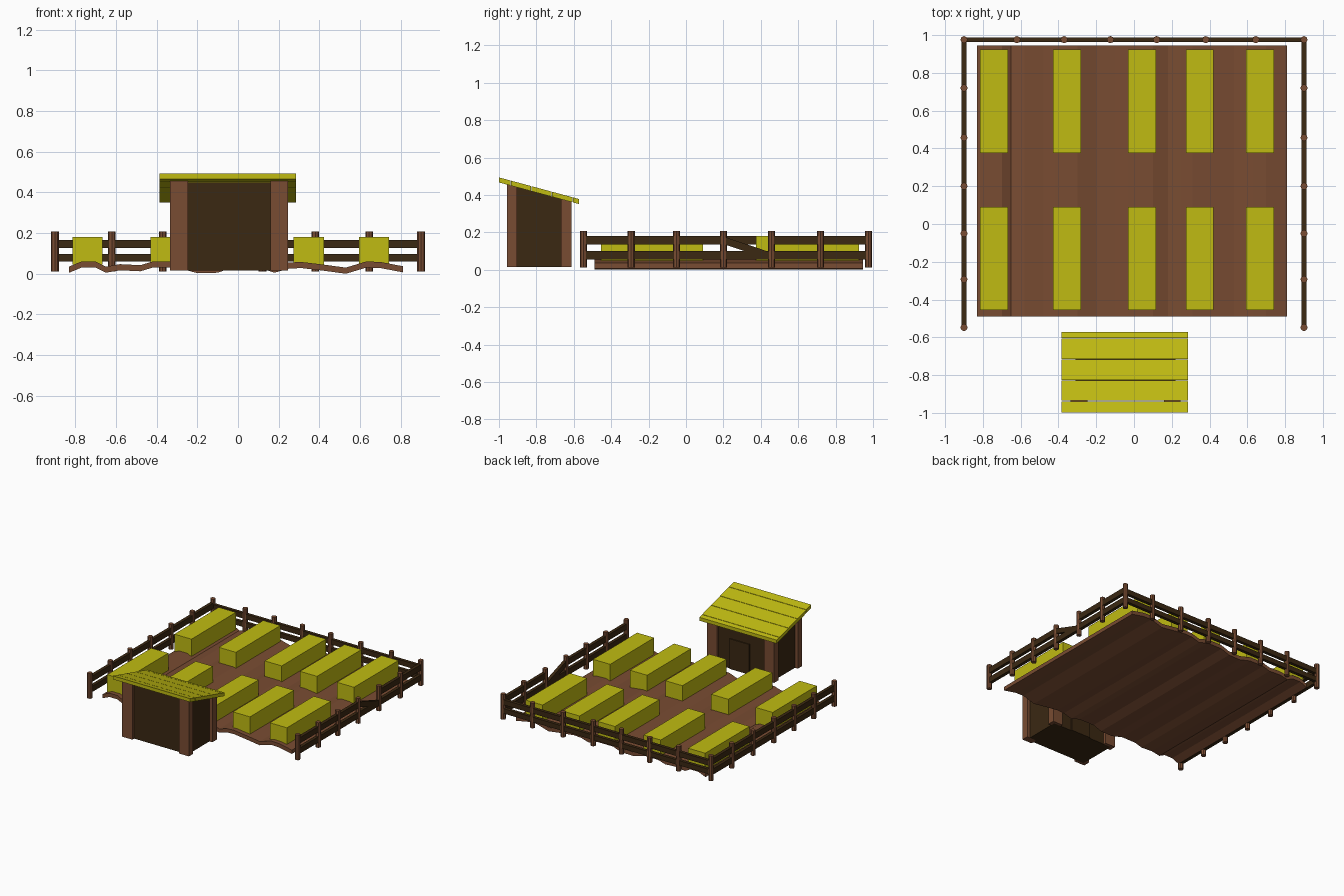
import bpy, bmesh, math
from mathutils import Vector

if "Cube" in bpy.data.objects:
    bpy.data.objects.remove(bpy.data.objects["Cube"])


def material(name, rgb):
    m = bpy.data.materials.new(name)
    m.diffuse_color = (*rgb, 1)
    m.use_nodes = True
    m.node_tree.nodes["Principled BSDF"].inputs["Base Color"].default_value = m.diffuse_color
    return m


BROWN = material("earth brown", (0.19, 0.072, 0.032))
DARK = material("dark wood", (0.043, 0.021, 0.006))
STRAW = material("straw yellow", (0.53, 0.50, 0.006))


def finish(name, bm, mat):
    bmesh.ops.recalc_face_normals(bm, faces=bm.faces)
    me = bpy.data.meshes.new(name)
    bm.to_mesh(me)
    bm.free()
    me.materials.append(mat)
    ob = bpy.data.objects.new(name, me)
    bpy.context.collection.objects.link(ob)
    return ob


def prism(name, start, end, mat):
    """Solid between two matching outlines."""
    bm = bmesh.new()
    a = [bm.verts.new(p) for p in start]
    b = [bm.verts.new(p) for p in end]
    bm.faces.new(a)
    bm.faces.new(b)
    for i in range(len(a)):
        j = (i + 1) % len(a)
        bm.faces.new((a[i], a[j], b[j], b[i]))
    return finish(name, bm, mat)


def along_x(name, x0, x1, outline, mat):
    return prism(name, [(x0, y, z) for y, z in outline], [(x1, y, z) for y, z in outline], mat)


def along_y(name, y0, y1, outline, mat):
    return prism(name, [(x, y0, z) for x, z in outline], [(x, y1, z) for x, z in outline], mat)


def box(name, x0, x1, y0, y1, z0, z1, mat):
    return along_x(name, x0, x1, [(y0, z0), (y1, z0), (y1, z1), (y0, z1)], mat)


# ploughed soil: a wavy sheet
top = [(-.83, .035), (-.77, .06), (-.70, .06), (-.65, .035), (-.58, .047), (-.48, .042),
       (-.42, .06), (-.30, .06), (-.20, .033), (-.10, .035), (-.03, .06), (.10, .06),
       (.18, .035), (.25, .055), (.31, .058), (.42, .045), (.53, .03), (.63, .06),
       (.70, .058), (.81, .037)]
along_y("soil", -.49, .945, top + [(x, z - .03) for x, z in reversed(top)], BROWN)

# crop blocks, two per ridge
for x in (-.74, -.355, .042, .348, .668):
    for y0, y1 in ((-.455, .09), (.375, .925)):
        box("crop_row", x - .074, x + .074, y0, y1, .045, .18, STRAW)

# fence posts
FX, BY = .9, .976
side_y = [BY, .72, .457, .20, -.05, -.293, -.548]
back_x = [-.62, -.37, -.125, .12, .38, .645]
spots = [(s * FX, y) for s in (-1, 1) for y in side_y] + [(x, BY) for x in back_x]
for x, y in spots:
    ring = [(x + .019 * math.cos(a), y + .019 * math.sin(a))
            for a in (math.tau * i / 8 for i in range(8))]
    prism("fence_post", [(*p, .012) for p in ring], [(*p, .208) for p in ring], BROWN)

# fence rails
RW = .0125
for z0, z1 in ((.06, .098), (.127, .167)):
    box("back_rail", -FX, FX, BY - RW, BY + RW, z0, z1, DARK)
box("left_lower_rail", -FX - RW, -FX + RW, -.548, BY, .055, .10, DARK)
box("left_upper_rail", -FX - RW, -FX + RW, -.548, BY, .135, .18, DARK)
box("right_lower_rail", FX - RW, FX + RW, -.548, BY, .055, .10, DARK)
# the right upper rail has one bay broken and sagging
box("right_upper_rail_front", FX - RW, FX + RW, -.548, .20, .135, .18, DARK)
box("right_upper_rail_back", FX - RW, FX + RW, .457, BY, .135, .18, DARK)
along_x("fallen_rail", FX - RW, FX + RW,
        [(.19, .14), (.45, .055), (.46, .09), (.20, .178)], DARK)


# shed under a sloping roof
def under(y):
    return .455 - .27 * (y + .957)


def shed_block(name, x0, x1, y0, y1, mat):
    return along_x(name, x0, x1, [(y0, .015), (y1, .015), (y1, under(y1)), (y0, under(y0))], mat)


shed_block("shed_walls", -.31, .22, -.935, -.632, DARK)
for x0, x1 in ((-.335, -.245), (.16, .245)):
    for y0, y1 in ((-.957, -.904), (-.667, -.612)):
        shed_block("shed_corner_post", x0, x1, y0, y1, BROWN)
# door on the side facing the field
box("shed_door", -.11, .06, -.634, -.624, .015, .25, DARK)

# roof planks
edges = [-1.0, -.937, -.828, -.717, -.606, -.571]
for a, b in zip(edges, edges[1:]):
    y0, y1 = a + .0015, b - .0015
    along_x("roof_plank", -.385, .285,
            [(y0, under(y0)), (y1, under(y1)), (y1, under(y1) + .027), (y0, under(y0) + .027)], STRAW)
